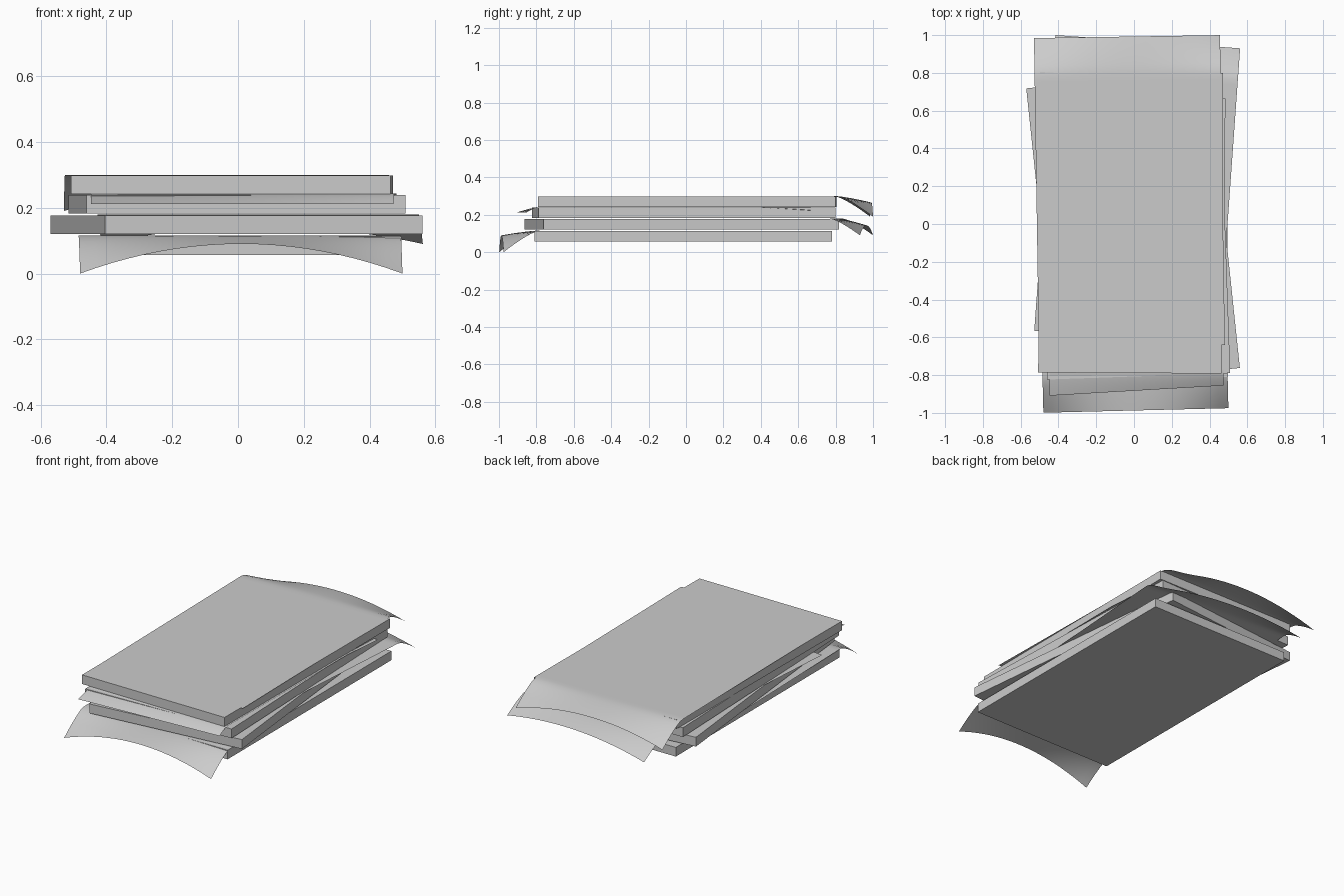
import bpy
import bmesh
from math import radians
from mathutils import Matrix

if "Cube" in bpy.data.objects:
    bpy.data.objects.remove(bpy.data.objects["Cube"])


def ream(name, x, y, z0, z1, angle):
    """A flat block of paper."""
    bm = bmesh.new()
    bmesh.ops.create_cube(bm, size=1)
    bmesh.ops.scale(bm, vec=(0.97, 1.59, z1 - z0), verts=bm.verts)
    finish(name, bm, Matrix.Translation((x, y, (z0 + z1) / 2)) @ Matrix.Rotation(radians(angle), 4, 'Z'))


def sheet(name, x, y, z, angle, size, side, mid, corner, bend=0.19, power=1.3, skew=0.0, tail=0.0):
    """A loose sheet; (x, y) is the middle of its drooping edge, side is -1 front or +1 back."""
    width, length = size
    bm = bmesh.new()
    bmesh.ops.create_grid(bm, x_segments=20, y_segments=40, size=0.5)
    for v in bm.verts:
        u = v.co.x * 2
        # denser rows near the drooping edge
        r = (0.5 - v.co.y * side) ** 2
        d = r * length
        t = max(0.0, 1 - d / bend)
        far = max(0.0, (d - length + 0.3) / 0.3)
        drop = t ** power * (mid + corner * u * u)
        drop += tail * far * max(0.0, u) ** 2
        v.co = (u * width / 2, -side * d + skew * u * t, -drop)
    finish(name, bm, Matrix.Translation((x, y, z)) @ Matrix.Rotation(radians(angle), 4, 'Z'), True)


def finish(name, bm, matrix, smooth=False):
    mesh = bpy.data.meshes.new(name)
    for f in bm.faces:
        f.smooth = smooth
    bm.to_mesh(mesh)
    bm.free()
    ob = bpy.data.objects.new(name, mesh)
    ob.matrix_world = matrix
    bpy.context.collection.objects.link(ob)


# four stacked paper blocks, bottom to top
ream("paper_block_bottom", 0.01, -0.015, 0.057, 0.113, 0.1)
ream("paper_block_second", -0.005, -0.022, 0.12, 0.177, 6)
ream("paper_block_third", -0.003, -0.012, 0.182, 0.239, 2)
ream("paper_block_top", -0.018, 0.006, 0.242, 0.298, -0.3)

# a loose sheet on each block, drooping over one end
sheet("loose_sheet_bottom", 0.01, -0.987, 0.115, 1.4, (0.98, 1.58), -1, 0.025, 0.09)
sheet("loose_sheet_second", 0.073, 0.965, 0.18, -4.1, (0.98, 1.57), 1, 0.037, 0.053, bend=0.16)
sheet("loose_sheet_third", 0.013, -0.882, 0.243, -0.4, (0.92, 1.55), -1, 0.032, 0.0,
      bend=0.1, skew=0.03, tail=0.02)
sheet("loose_sheet_top", -0.037, 0.992, 0.3, 0.9, (0.985, 1.64), 1, 0.035, 0.075)
